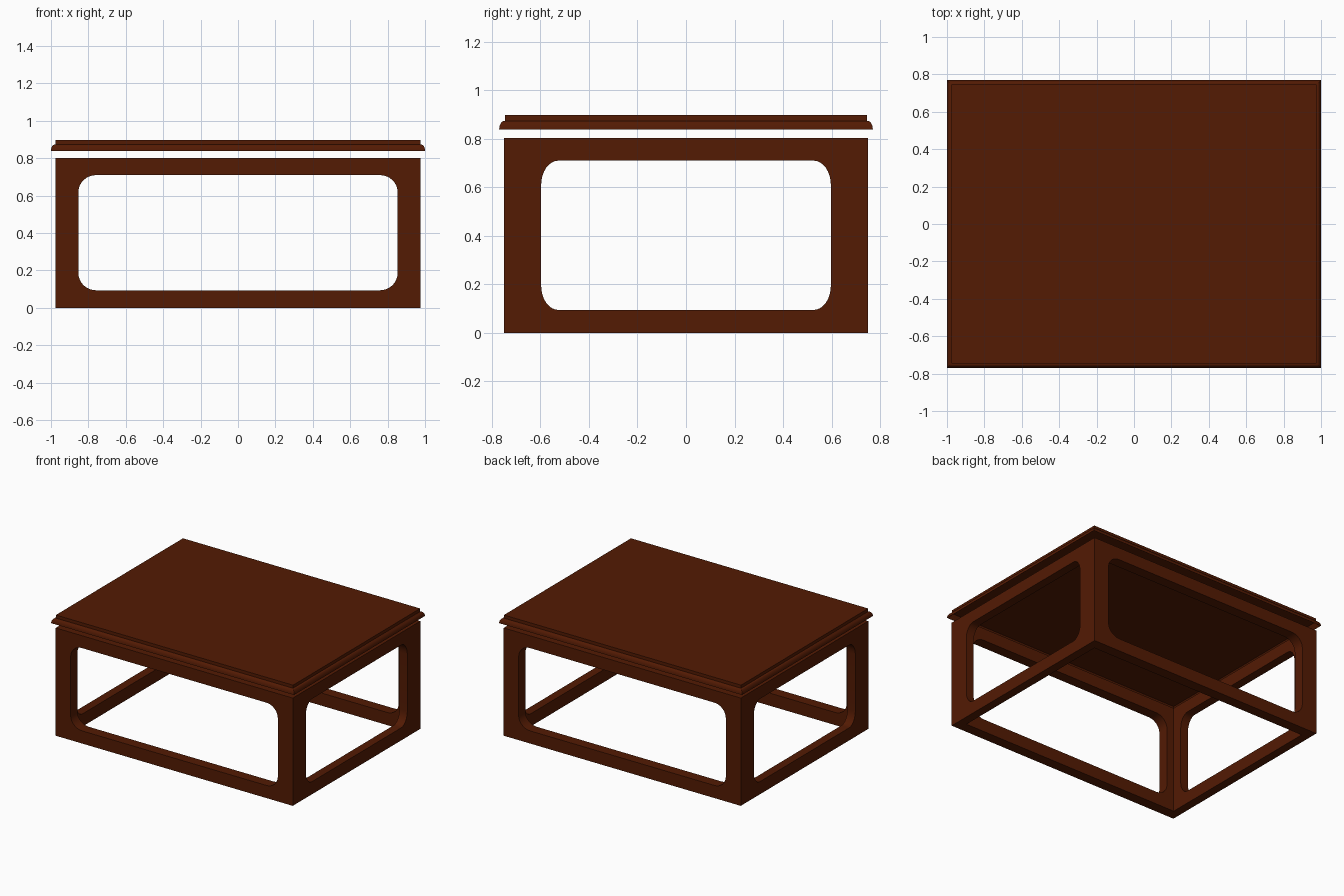
import bpy, bmesh, math

if "Cube" in bpy.data.objects:
    bpy.data.objects.remove(bpy.data.objects["Cube"])

wood = bpy.data.materials.new("dark_red_brown_wood")
wood.diffuse_color = (0.087, 0.0105, 0.001, 1)
wood.use_nodes = True
wood.node_tree.nodes["Principled BSDF"].inputs["Base Color"].default_value = wood.diffuse_color


def make_object(name, bm):
    bmesh.ops.recalc_face_normals(bm, faces=bm.faces)
    mesh = bpy.data.meshes.new(name)
    bm.to_mesh(mesh)
    bm.free()
    mesh.materials.append(wood)
    ob = bpy.data.objects.new(name, mesh)
    bpy.context.collection.objects.link(ob)
    return ob


def loft(name, rings):
    """Capped solid through closed rings of equal length."""
    bm = bmesh.new()
    loops = [[bm.verts.new(p) for p in ring] for ring in rings]
    for a, b in zip(loops, loops[1:]):
        n = len(a)
        for i in range(n):
            bm.faces.new((a[i], a[(i + 1) % n], b[(i + 1) % n], b[i]))
    bm.faces.new(loops[0])
    bm.faces.new(loops[-1])
    return make_object(name, bm)


def rect(hx, hy, z):
    return [(-hx, -hy, z), (hx, -hy, z), (hx, hy, z), (-hx, hy, z)]


def opening(half, z0, z1, rw, rz, steps=8):
    """Rounded rectangle outline as (width, height) points."""
    pts = []
    corners = [(half - rw, z1 - rz), (rw - half, z1 - rz),
               (rw - half, z0 + rz), (half - rw, z0 + rz)]
    for k, (cx, cz) in enumerate(corners):
        for i in range(steps + 1):
            a = math.pi / 2 * (k + i / steps)
            pts.append((cx + rw * math.cos(a), cz + rz * math.sin(a)))
    return pts


# Base frame: box hollowed out, then rounded openings cut both ways
frame = loft("base_frame", [rect(0.976, 0.750, 0), rect(0.976, 0.750, 0.802)])
front = opening(0.853, 0.094, 0.71, 0.095, 0.09)
side = opening(0.597, 0.094, 0.71, 0.072, 0.10)
cutters = [
    loft("hollow_cutter", [rect(0.912, 0.671, -0.2), rect(0.912, 0.671, 1.0)]),
    loft("front_cutter", [[(u, y, z) for u, z in front] for y in (-1.2, 1.2)]),
    loft("side_cutter", [[(x, u, z) for u, z in side] for x in (-1.4, 1.4)]),
]
for c in cutters:
    mod = frame.modifiers.new(c.name, 'BOOLEAN')
    mod.operation = 'DIFFERENCE'
    mod.solver = 'EXACT'
    mod.object = c
dg = bpy.context.evaluated_depsgraph_get()
mesh = bpy.data.meshes.new_from_object(frame.evaluated_get(dg))
frame.modifiers.clear()
frame.data = mesh
for c in cutters:
    bpy.data.objects.remove(c)

# Floating top: flat slab with a quarter-round lip hanging from its edge, recessed below
rings = [rect(0.976, 0.747, 0.872), rect(0.996, 0.766, 0.841)]
for i in range(7):
    a = math.pi / 2 * i / 6
    d = 0.022 * math.cos(a)
    rings.append(rect(0.978 + d, 0.748 + d, 0.839 + 0.035 * math.sin(a)))
rings[-1] = rect(0.980, 0.750, 0.874)
rings += [rect(0.976, 0.747, 0.874), rect(0.976, 0.747, 0.897)]
top = loft("table_top", rings)

# Smooth the curved parts, keep real edges crisp
for ob in (frame, top):
    bpy.ops.object.select_all(action='DESELECT')
    ob.select_set(True)
    bpy.context.view_layer.objects.active = ob
    bpy.ops.object.shade_smooth_by_angle(angle=math.radians(30))
